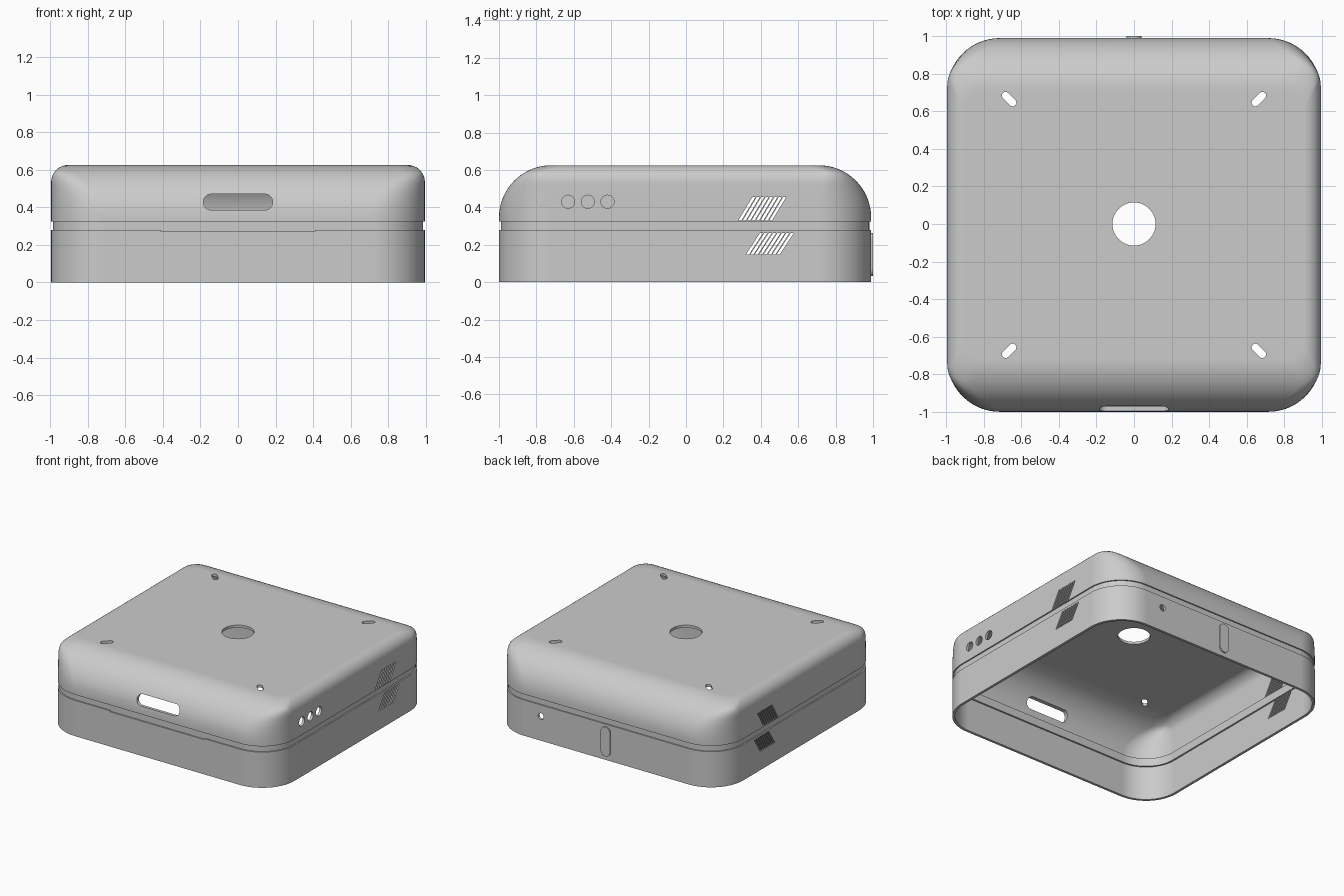
import bpy, bmesh
from math import sin, cos, pi, radians

if "Cube" in bpy.data.objects:
    bpy.data.objects.remove(bpy.data.objects["Cube"])

HALF, CY = 0.995, -0.005      # body half size and y centre
WALL, RADIUS = 0.02, 0.28     # wall thickness, corner radius

grey = bpy.data.materials.new("plain grey")
grey.use_nodes = True
colour = (0.6, 0.6, 0.6, 1)
grey.diffuse_color = colour
grey.node_tree.nodes["Principled BSDF"].inputs["Base Color"].default_value = colour


def make(name, bm):
    bmesh.ops.recalc_face_normals(bm, faces=bm.faces)
    mesh = bpy.data.meshes.new(name)
    bm.to_mesh(mesh)
    bm.free()
    mesh.materials.append(grey)
    ob = bpy.data.objects.new(name, mesh)
    bpy.context.collection.objects.link(ob)
    return ob


def ring(a, b, r, z, seg=14):
    """Rounded rectangle outline at height z."""
    pts = []
    for k, (sx, sy) in enumerate(((1, 1), (-1, 1), (-1, -1), (1, -1))):
        for i in range(seg + 1):
            t = (k + i / seg) * pi / 2
            pts.append((sx * (a - r) + r * cos(t), CY + sy * (b - r) + r * sin(t), z))
    return pts


def skin(name, rings, closed):
    """Bridge a list of rings, either capped or joined end to end."""
    bm = bmesh.new()
    loops = [[bm.verts.new(p) for p in r] for r in rings]
    pairs = list(zip(loops, loops[1:]))
    if closed:
        pairs.append((loops[-1], loops[0]))
    else:
        bm.faces.new(loops[0])
        bm.faces.new(loops[-1])
    for lo, hi in pairs:
        n = len(lo)
        for i in range(n):
            j = (i + 1) % n
            bm.faces.new((lo[i], lo[j], hi[j], hi[i]))
    return make(name, bm)


def dome(inset, base=0.325, start=0.345, steps=16):
    """Rings of the upper body: large front/back round, small side round."""
    rings = [ring(HALF - inset, HALF - inset, RADIUS - inset, base)]
    side = 0.09
    for i in range(steps + 1):
        t = i / steps * pi / 2
        rise = 0.28 * sin(t)
        b = HALF - 0.28 * (1 - cos(t))
        over = max(0, rise - (0.28 - side))
        a = HALF - side + (side * side - over * over + 1e-9) ** 0.5
        r = max(0.1, RADIUS - 1.3 * (HALF - b))
        rings.append(ring(a - inset, b - inset, r - inset, start + rise - inset))
    return rings


def band(name, outer, inner, z0, z1):
    def at(s, z):
        return ring(s, s, RADIUS - (HALF - s), z)
    return skin(name, [at(outer, z0), at(outer, z1), at(inner, z1), at(inner, z0)], True)


def prism(bm, pts, axis, lo, hi):
    """Extrude a 2D outline along an axis into bm."""
    def place(p, h):
        u, v = p
        return {"x": (h, u, v), "y": (u, h, v), "z": (u, v, h)}[axis]
    bot = [bm.verts.new(place(p, lo)) for p in pts]
    top = [bm.verts.new(place(p, hi)) for p in pts]
    bm.faces.new(bot)
    bm.faces.new(top)
    for i in range(len(pts)):
        j = (i + 1) % len(pts)
        bm.faces.new((bot[i], bot[j], top[j], top[i]))


def stadium(u, v, r, reach=0.0, angle=0.0, seg=16):
    """Circle, or a slot with round ends when reach is above zero."""
    pts = []
    for end in (0, 1):
        for i in range(seg + 1 if reach else seg):
            t = -pi / 2 + end * pi + i * pi / seg
            x, y = r * cos(t) + (reach if end == 0 else -reach), r * sin(t)
            pts.append((u + x * cos(angle) - y * sin(angle),
                        v + x * sin(angle) + y * cos(angle)))
    return pts


def vents(bm, y0, z0, z1, count=8, pitch=0.0235, slit=0.016, lean=0.075):
    for i in range(count):
        y = y0 + i * pitch
        prism(bm, [(y, z0), (y + slit, z0), (y + slit + lean, z1), (y + lean, z1)],
              "x", -1.1, 1.1)


def cut(ob, bm):
    cutter = make(ob.name + "_cutter", bm)
    cutter.hide_render = True
    mod = ob.modifiers.new("openings", "BOOLEAN")
    mod.operation, mod.solver, mod.object = "DIFFERENCE", "EXACT", cutter
    deps = bpy.context.evaluated_depsgraph_get()
    mesh = bpy.data.meshes.new_from_object(ob.evaluated_get(deps))
    ob.modifiers.clear()
    ob.data = mesh
    bpy.data.objects.remove(cutter)


# Upper shell, hollow and open below
top_shell = skin("top_shell", dome(0)[::-1] + dome(WALL), False)
bm = bmesh.new()
prism(bm, stadium(0, 0, 0.115, seg=24), "z", 0.5, 0.8)             # centre hole
for sx in (-1, 1):
    for sy in (-1, 1):                                             # corner slots
        prism(bm, stadium(sx * 0.665, CY + sy * 0.67, 0.02, 0.026, sx * sy * pi / 4),
              "z", 0.5, 0.8)
prism(bm, stadium(0, 0.428, 0.042, 0.143), "y", -1.1, -0.8)        # front slot
for y in (-0.63, -0.525, -0.42):                                   # side ports
    prism(bm, stadium(y, 0.43, 0.035), "x", 0.8, 1.1)
vents(bm, 0.28, 0.33, 0.455)
cut(top_shell, bm)

# Lower shell, an open band
bottom_shell = band("bottom_shell", HALF, HALF - WALL, 0, 0.28)
bm = bmesh.new()
prism(bm, stadium(0.565, 0.19, 0.025), "y", 0.8, 1.1)              # back port
prism(bm, [(-0.41, 0.272), (0.41, 0.272), (0.41, 0.3), (-0.41, 0.3)],
      "y", -1.1, -0.99)                                            # front notch
vents(bm, 0.32, 0.147, 0.262)
cut(bottom_shell, bm)

# Inner lip joining the shells, seen as the groove
lip = band("joining_lip", 0.985, 0.962, 0.265, 0.328)

# Plain raised plate on the back
bm = bmesh.new()
prism(bm, stadium(0, 0.147, 0.04, 0.075, pi / 2), "y", 0.985, 1.0)
plate = make("back_plate", bm)

# Smooth rounded surfaces, crisp edges
for ob in (top_shell, bottom_shell, lip, plate):
    bpy.ops.object.select_all(action="DESELECT")
    ob.select_set(True)
    bpy.context.view_layer.objects.active = ob
    bpy.ops.object.shade_smooth_by_angle(angle=radians(30))
    mod = ob.modifiers.new("clean_shading", "WEIGHTED_NORMAL")
    mod.keep_sharp = True
